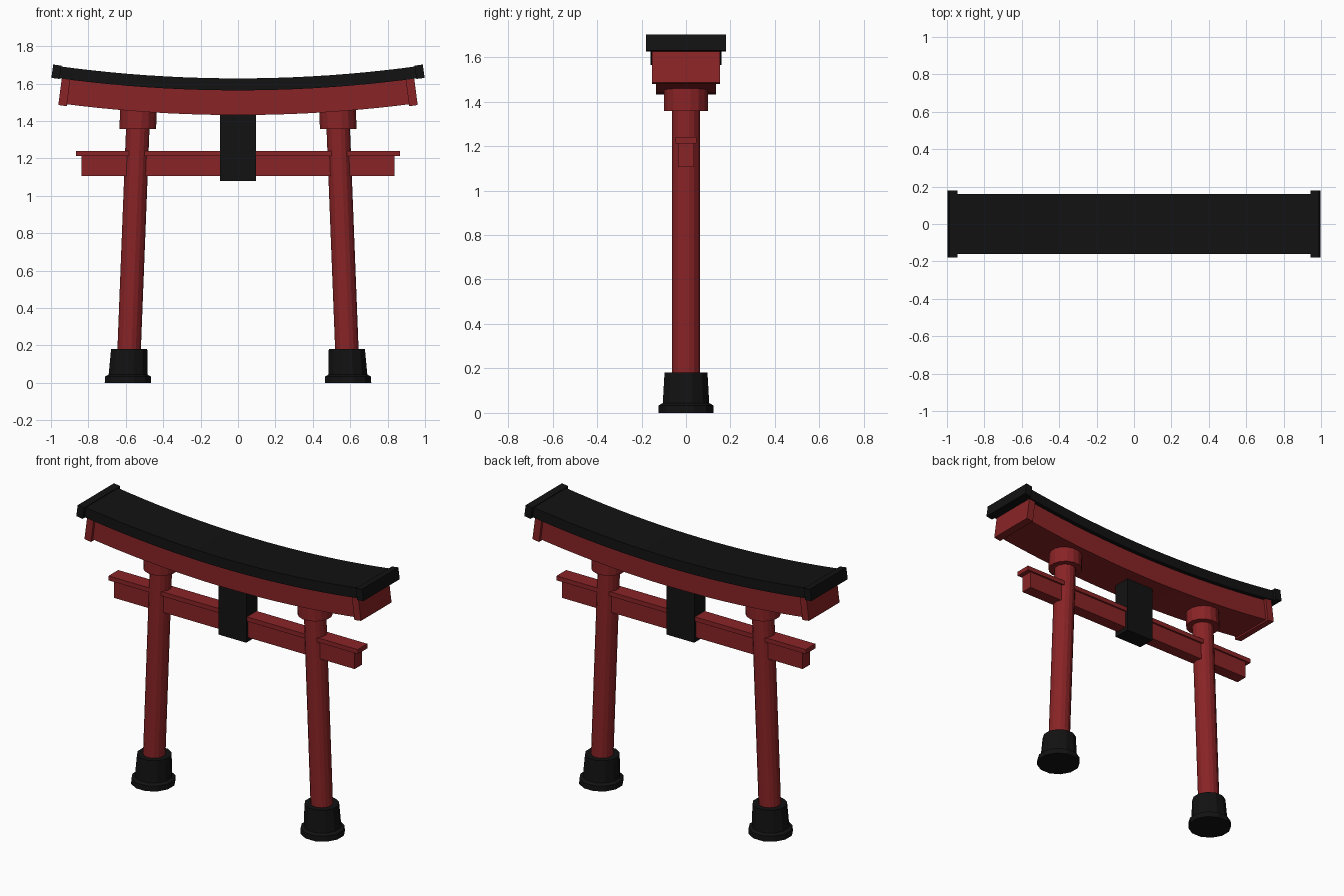
import bpy, bmesh
from math import sin, cos, pi

if "Cube" in bpy.data.objects:
    bpy.data.objects.remove(bpy.data.objects["Cube"])


def material(name, rgb):
    m = bpy.data.materials.new(name)
    m.diffuse_color = (*rgb, 1)
    m.use_nodes = True
    m.node_tree.nodes["Principled BSDF"].inputs["Base Color"].default_value = m.diffuse_color
    return m


RED = material("red_paint", (0.25, 0.017, 0.019))
BLACK = material("black_paint", (0.006, 0.006, 0.006))


def skin_rings(name, rings, mat):
    """Closed solid through a list of equal-length point rings."""
    bm = bmesh.new()
    vs = [[bm.verts.new(p) for p in r] for r in rings]
    n = len(rings[0])
    for a, b in zip(vs, vs[1:]):
        for i in range(n):
            j = (i + 1) % n
            bm.faces.new((a[i], a[j], b[j], b[i]))
    bm.faces.new(vs[0][::-1])
    bm.faces.new(vs[-1])
    bmesh.ops.recalc_face_normals(bm, faces=bm.faces)
    me = bpy.data.meshes.new(name)
    bm.to_mesh(me)
    bm.free()
    me.materials.append(mat)
    ob = bpy.data.objects.new(name, me)
    bpy.context.collection.objects.link(ob)
    return ob


def box(name, hx, hy, z0, z1, mat):
    ring = [(-hx, -hy), (hx, -hy), (hx, hy), (-hx, hy)]
    return skin_rings(name, [[(x, y, z) for x, y in ring] for z in (z0, z1)], mat)


R, Z_TOP = 7.1, 1.628      # radius and mid height of the roof curve


def bent_bar(name, t0, t1, hy, z0, z1, mat, seg):
    """Bar swept along the roof arc between two angles."""
    rings = []
    for i in range(seg + 1):
        t = t0 + (t1 - t0) * i / seg
        ring = []
        for y, z in ((-hy, z0), (hy, z0), (hy, z1), (-hy, z1)):
            r = R + Z_TOP - z
            ring.append((r * sin(t), y, Z_TOP + R - r * cos(t)))
        rings.append(ring)
    return skin_rings(name, rings, mat)


def leaning_lathe(name, side, profile, sides, mat):
    """Round part whose axis leans inwards with the post."""
    rings = []
    for r, z in profile:
        cx = side * (0.589 - 0.039 * z)
        rings.append([(cx + r * cos(2 * pi * (k + 0.5) / sides),
                       r * sin(2 * pi * (k + 0.5) / sides), z)
                      for k in range(sides)])
    return skin_rings(name, rings, mat)


# Curved roof and the beam below it
bent_bar("roof", -0.137, 0.137, 0.16, 1.564, 1.628, BLACK, 20)
bent_bar("upper_beam", -0.13, 0.13, 0.135, 1.432, 1.568, RED, 20)

for side, label in ((-1, "left"), (1, "right")):
    # End bands on roof and beam
    bent_bar(f"roof_end_{label}", side * 0.1335, side * 0.1397, 0.18, 1.561, 1.633, BLACK, 1)
    bent_bar(f"beam_end_{label}", side * 0.1256, side * 0.1319, 0.152, 1.422, 1.57, RED, 1)
    # Leaning post with collar and footing
    leaning_lathe(f"post_{label}", side, [(0.064, 0.1), (0.064, 1.4)], 16, RED)
    leaning_lathe(f"collar_{label}", side, [(0.1, 1.357), (0.1, 1.465)], 16, RED)
    leaning_lathe(f"footing_{label}", side,
                  [(0.128, 0), (0.127, 0.034), (0.108, 0.044), (0.1, 0.182)], 12, BLACK)

# Lower tie beam with cap board, and central tablet
box("tie_beam", 0.837, 0.037, 1.106, 1.212, RED)
box("tie_beam_cap", 0.866, 0.048, 1.212, 1.24, RED)
box("centre_tablet", 0.096, 0.055, 1.08, 1.45, BLACK)
